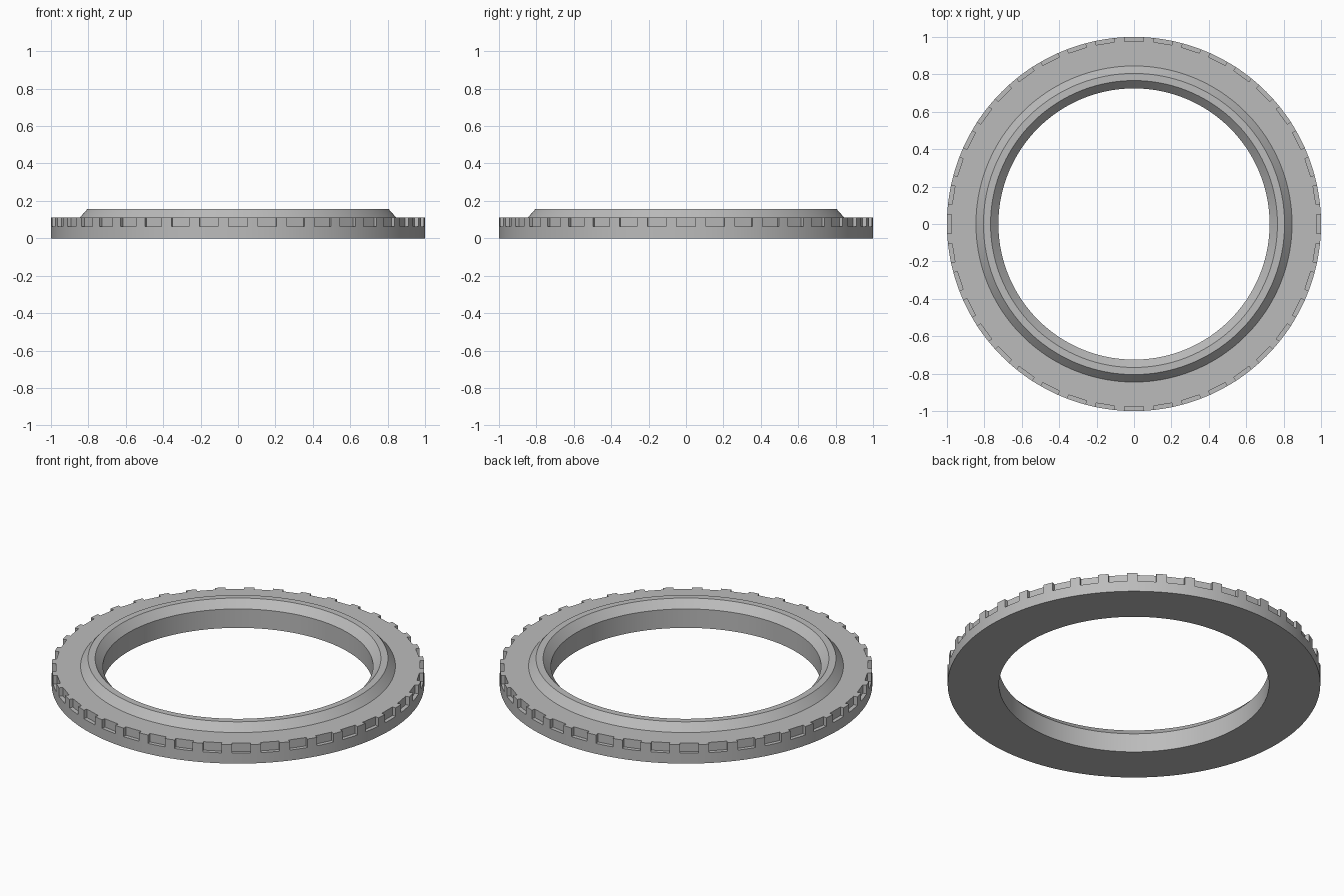
import bpy
import bmesh
from math import pi, radians
from mathutils import Matrix, Vector

NOTCHES = 40
SEGMENTS = 240

cube = bpy.data.objects.get("Cube")
if cube:
    bpy.data.objects.remove(cube, do_unlink=True)

# Single grey material
grey = bpy.data.materials.new("satin_grey")
grey.use_nodes = True
colour = (0.5, 0.5, 0.5, 1)
grey.diffuse_color = colour
grey.node_tree.nodes["Principled BSDF"].inputs["Base Color"].default_value = colour


def add_object(name, bm):
    bmesh.ops.recalc_face_normals(bm, faces=bm.faces)
    mesh = bpy.data.meshes.new(name)
    bm.to_mesh(mesh)
    bm.free()
    obj = bpy.data.objects.new(name, mesh)
    bpy.context.collection.objects.link(obj)
    mesh.materials.append(grey)
    return obj


# Ring body: closed (radius, height) profile turned about z
profile = [(0.725, 0), (1, 0), (1, 0.06), (1, 0.112), (0.845, 0.112),
           (0.805, 0.157), (0.767, 0.157), (0.725, 0.112)]
bm = bmesh.new()
verts = [bm.verts.new((r, 0, z)) for r, z in profile]
edges = [bm.edges.new((a, b)) for a, b in zip(verts, verts[1:] + verts[:1])]
bmesh.ops.spin(bm, geom=verts + edges, cent=(0, 0, 0), axis=(0, 0, 1),
               angle=2 * pi, steps=SEGMENTS, use_merge=True)
bmesh.ops.remove_doubles(bm, verts=bm.verts, dist=1e-5)
ring = add_object("bezel_ring", bm)

# Grip notches: boxes spaced evenly round the upper rim
bm = bmesh.new()
box = Matrix.LocRotScale(Vector((1.027, 0, 0.112)), None, Vector((0.1, 0.1, 0.1)))
for i in range(NOTCHES):
    turn = Matrix.Rotation(2 * pi * i / NOTCHES, 4, 'Z')
    bmesh.ops.create_cube(bm, size=1, matrix=turn @ box)
cutter = add_object("notch_cutter", bm)
cutter.hide_render = True

# Cut the notches, then drop the helper
bpy.ops.object.select_all(action='DESELECT')
ring.select_set(True)
bpy.context.view_layer.objects.active = ring
cut = ring.modifiers.new("grip_notches", 'BOOLEAN')
cut.operation = 'DIFFERENCE'
cut.solver = 'EXACT'
cut.object = cutter
bpy.ops.object.modifier_apply(modifier=cut.name)
bpy.data.objects.remove(cutter, do_unlink=True)

# Smooth round faces, crisp edges
bpy.ops.object.shade_smooth_by_angle(angle=radians(25))
